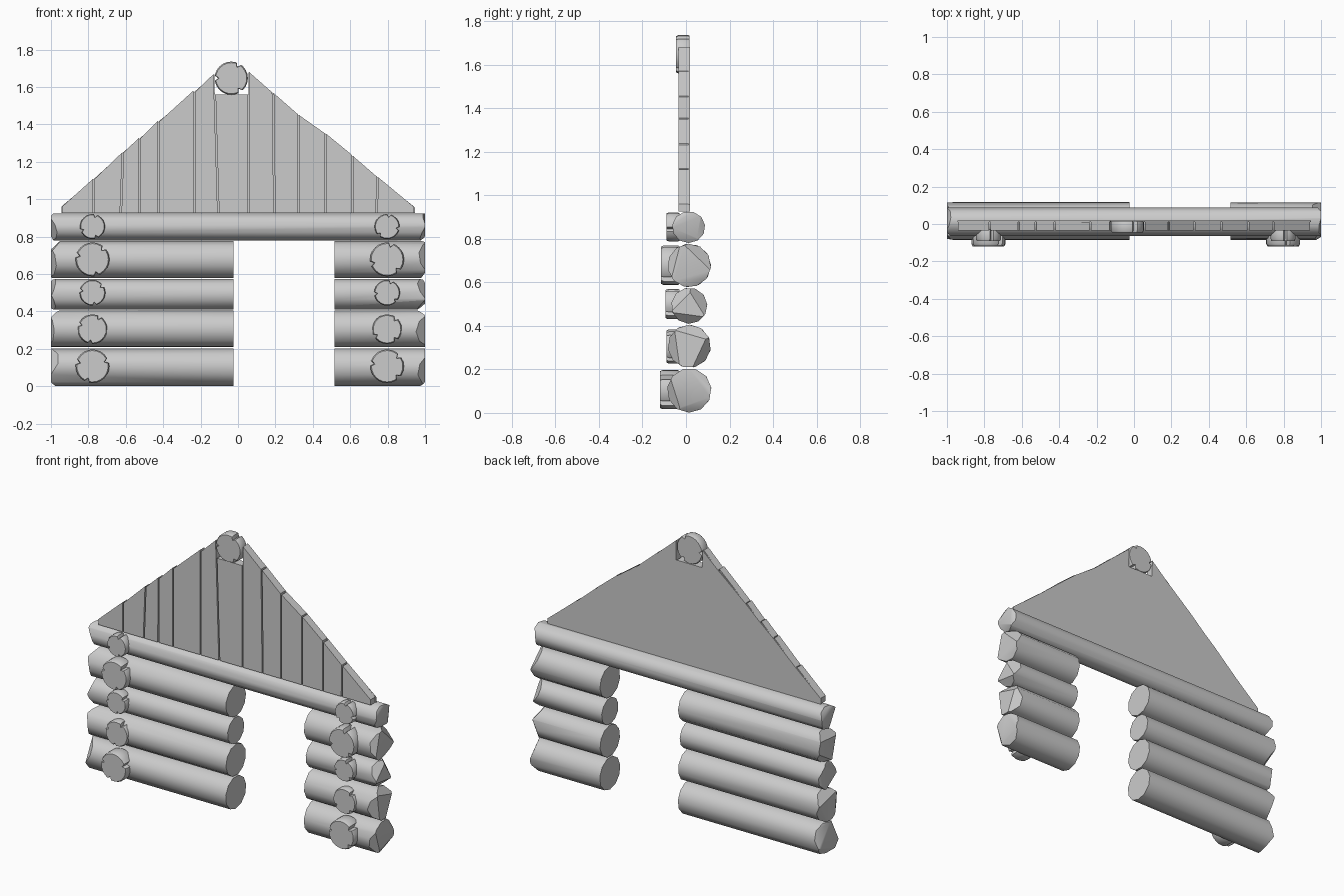
import bpy, bmesh, math, random
from mathutils import Vector

if "Cube" in bpy.data.objects:
    bpy.data.objects.remove(bpy.data.objects["Cube"])
random.seed(4)


def finish(bm, name, smooth=False):
    bmesh.ops.recalc_face_normals(bm, faces=bm.faces)
    me = bpy.data.meshes.new(name)
    bm.to_mesh(me)
    bm.free()
    ob = bpy.data.objects.new(name, me)
    bpy.context.collection.objects.link(ob)
    if smooth:
        bpy.ops.object.select_all(action='DESELECT')
        ob.select_set(True)
        bpy.context.view_layer.objects.active = ob
        bpy.ops.object.shade_smooth_by_angle(angle=math.radians(40))
    return ob


def loft(rings, name, smooth=False):
    """Skin a list of equal-length vertex rings and cap both ends."""
    bm = bmesh.new()
    vs = [[bm.verts.new(p) for p in r] for r in rings]
    n = len(vs[0])
    for a, b in zip(vs, vs[1:]):
        for i in range(n):
            j = (i + 1) % n
            bm.faces.new((a[i], a[j], b[j], b[i]))
    bm.faces.new(vs[0])
    bm.faces.new(vs[-1])
    return finish(bm, name, smooth)


def prism(pts, y0, y1, name):
    return loft([[(x, y, z) for x, z in pts] for y in (y0, y1)], name)


def log(name, x0, x1, y, z, ry, rz, sides=11):
    """Horizontal log; ends at x = +-1 get axe-cut chips."""
    bm = bmesh.new()
    ph = random.uniform(0, 0.5)
    ang = [ph + math.tau * i / sides for i in range(sides)]
    a, b = [[bm.verts.new((x, y + ry * math.cos(t), z + rz * math.sin(t)))
             for t in ang] for x in (x0, x1)]
    for i in range(sides):
        j = (i + 1) % sides
        bm.faces.new((a[i], a[j], b[j], b[i]))
    bm.faces.new(a)
    bm.faces.new(b)
    for s, xe in ((-1, x0), (1, x1)):
        if abs(xe) < 0.99:
            continue
        start = random.uniform(0, math.tau)
        for k in range(3):
            t = start + k * 2.1 + random.uniform(-0.4, 0.4)
            tilt = random.uniform(0.5, 1.2)
            f = random.uniform(0.4, 0.7)
            co = Vector((xe, y + f * ry * math.cos(t), z + f * rz * math.sin(t)))
            no = Vector((s, tilt * math.cos(t), tilt * math.sin(t))).normalized()
            cut = bmesh.ops.bisect_plane(
                bm, geom=bm.verts[:] + bm.edges[:] + bm.faces[:],
                plane_co=co, plane_no=no, clear_outer=True)
            edges = [e for e in cut['geom_cut']
                     if isinstance(e, bmesh.types.BMEdge) and e.is_boundary]
            if edges:
                bmesh.ops.edgeloop_fill(bm, edges=edges)
    return finish(bm, name, True)


def log_end(name, x, z, r, y0, y1, notches):
    """Round log end facing front, with wedge-shaped splits in the rim."""
    pts = []
    for i in range(24):
        t = 360 * i / 24
        if all(abs((t - n + 180) % 360 - 180) > 10 for n in notches):
            pts.append((t, 1.0))
    for n in notches:
        pts += [((n - 9) % 360, 1.0), (n % 360, 0.78), ((n + 9) % 360, 1.0)]
    pts.sort()

    def ring(y, s):
        return [(x + r * s * k * math.cos(math.radians(t)), y,
                 z + r * s * k * math.sin(math.radians(t))) for t, k in pts]
    return loft([ring(y0, 0.93), ring(y0 + 0.012, 1), ring(y1 - 0.008, 1),
                 ring(y1, 0.95)], name, True)


# stacked wall logs: centre z, radius, disc z, disc radius, disc front y
rows = [(0.103, 0.102, 0.107, 0.090, -0.12),
        (0.306, 0.099, 0.305, 0.079, -0.09),
        (0.492, 0.083, 0.500, 0.069, -0.095),
        (0.677, 0.100, 0.678, 0.091, -0.115),
        (0.853, 0.073, 0.854, 0.067, -0.09)]
splits = [(20, 165, 250), (60, 160, 260), (35, 280, 170), (285, 165, 45), (75, 290, 200)]
for i, (z, r, dz, dr, dy) in enumerate(rows):
    if i < 4:
        log(f"left_wall_log_{i+1}", -1, -0.025, 0.015, z, r, r)
        log(f"right_wall_log_{i+1}", 0.515, 1, 0.015, z, r, r)
    else:
        log("lintel_log", -1, 1, 0.012, z, r + 0.003, r)
    log_end(f"left_log_end_{i+1}", -0.778, dz, dr, dy, -0.03, splits[i])
    log_end(f"right_log_end_{i+1}", 0.797, dz, dr, dy, -0.03,
            [a + 150 for a in splits[i]])

# gable planks: bottom x, top x, and roofline height at each seam
base = 0.925
left = [(-0.945, -0.945, 0.96), (-0.77, -0.772, 1.107), (-0.627, -0.615, 1.25),
        (-0.527, -0.525, 1.325), (-0.425, -0.425, 1.415), (-0.235, -0.235, 1.572),
        (-0.105, -0.127, 1.668)]
right = [(0.055, 0.055, 1.68), (0.195, 0.187, 1.567), (0.322, 0.322, 1.45),
         (0.467, 0.467, 1.35), (0.612, 0.612, 1.23), (0.742, 0.745, 1.118),
         (0.945, 0.945, 0.957)]
g = 0.004
for side, seams in (("left", left), ("right", right)):
    for i, (a, b) in enumerate(zip(seams, seams[1:])):
        d = random.uniform(0, 0.008)
        prism([(a[0] + g, base), (b[0] - g, base), (b[1] - g, b[2] + d),
               (a[1] + g, a[2])], -0.035, 0.012, f"{side}_gable_plank_{i+1}")
prism([(-0.105 + g, base), (0.055 - g, base), (0.055 - g, 1.56), (-0.124 + g, 1.56)],
      -0.035, 0.012, "centre_gable_plank")

# backing board with the ridge notch
prism([(-0.945, base), (0.945, base)] + [(x, z) for _, x, z in reversed(right)]
      + [(0.055, 1.56), (-0.124, 1.56)] + [(x, z) for _, x, z in reversed(left)],
      0.011, 0.018, "gable_backing")

# ridge log end
log_end("ridge_log_end", -0.036, 1.647, 0.089, -0.046, 0.017, (180, 62, 305))
